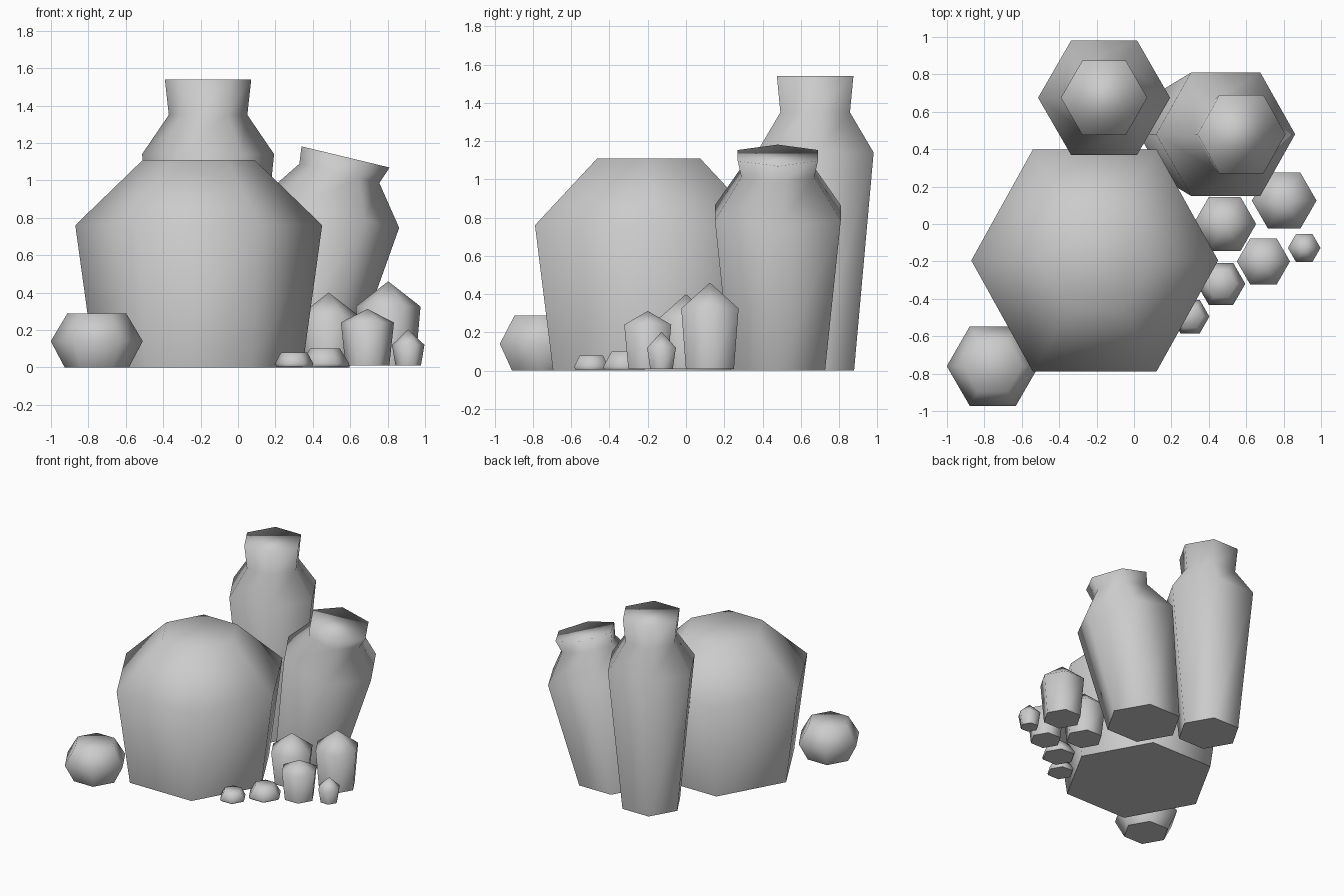
import bpy, bmesh
from math import cos, sin, pi, radians

if "Cube" in bpy.data.objects:
    bpy.data.objects.remove(bpy.data.objects["Cube"])


def hex_lathe(name, base, profile, stretch=1.0):
    """Six-sided body from rings (radius, z, x shift, tilt); radius 0 is a point."""
    bm = bmesh.new()
    rings = []
    for radius, z, *lean in profile:
        dx, tilt = lean if lean else (0, 0)
        t = radians(tilt)
        if radius == 0:
            rings.append([bm.verts.new((dx, 0, z))])
            continue
        ring = []
        for i in range(6):
            a = i * pi / 3
            x, y = radius * cos(a), radius * sin(a) * stretch
            ring.append(bm.verts.new((dx + x * cos(t), y, z - x * sin(t))))
        rings.append(ring)
    for lo, hi in zip(rings, rings[1:]):
        for i in range(6):
            j = (i + 1) % 6
            if len(hi) == 1:
                bm.faces.new((lo[i], lo[j], hi[0]))
            else:
                bm.faces.new((lo[i], lo[j], hi[j], hi[i]))
    if len(rings[-1]) > 1:
        bm.faces.new(rings[-1])
    for f in bm.faces:
        f.smooth = True
    # crisp flat base
    bottom = bm.faces.new(rings[0][::-1])
    for e in bottom.edges:
        e.smooth = False
    bm.normal_update()
    mesh = bpy.data.meshes.new(name)
    bm.to_mesh(mesh)
    bm.free()
    ob = bpy.data.objects.new(name, mesh)
    ob.location = (base[0], base[1], 0)
    bpy.context.collection.objects.link(ob)
    return ob


# large jar, squat pebble jar and tall bottle
hex_lathe("large_jar", (-0.21, -0.195),
          [(0.555, 0), (0.66, 0.76), (0.298, 1.11)], stretch=1.04)
hex_lathe("small_round_jar", (-0.755, -0.76),
          [(0.172, 0), (0.246, 0.14), (0.158, 0.287)])
hex_lathe("tall_bottle", (-0.16, 0.675),
          [(0.235, 0), (0.353, 1.14), (0.21, 1.35), (0.231, 1.54)])

# leaning bottle: flat base, upper rings tilted to the right
hex_lathe("leaning_bottle", (0.31, 0.48),
          [(0.285, 0), (0.38, 0.825, 0.18, 12),
           (0.22, 1.037, 0.232, 13.5), (0.242, 1.125, 0.265, 13.5)])

# pointed stones: x, y, base radius, shoulder radius, shoulder z, tip z
pointed = [
    (0.485, 0.0, 0.138, 0.168, 0.27, 0.40),
    (0.803, 0.125, 0.145, 0.173, 0.325, 0.46),
    (0.692, -0.20, 0.117, 0.142, 0.24, 0.312),
    (0.91, -0.128, 0.068, 0.087, 0.12, 0.203),
]
for n, (x, y, r0, r1, z1, z2) in enumerate(pointed):
    hex_lathe(f"pointed_stone_{n + 1}", (x, y), [(r0, 0.01), (r1, z1), (0, z2)])

# low flat-topped stones: x, y, radius, top radius, height
for n, (x, y, r, rt, h) in enumerate([(0.465, -0.32, 0.13, 0.08, 0.10),
                                      (0.30, -0.495, 0.103, 0.07, 0.08)]):
    hex_lathe(f"low_stone_{n + 1}", (x, y),
              [(r * 0.93, 0.005), (r, 0.02), (rt, h)])
